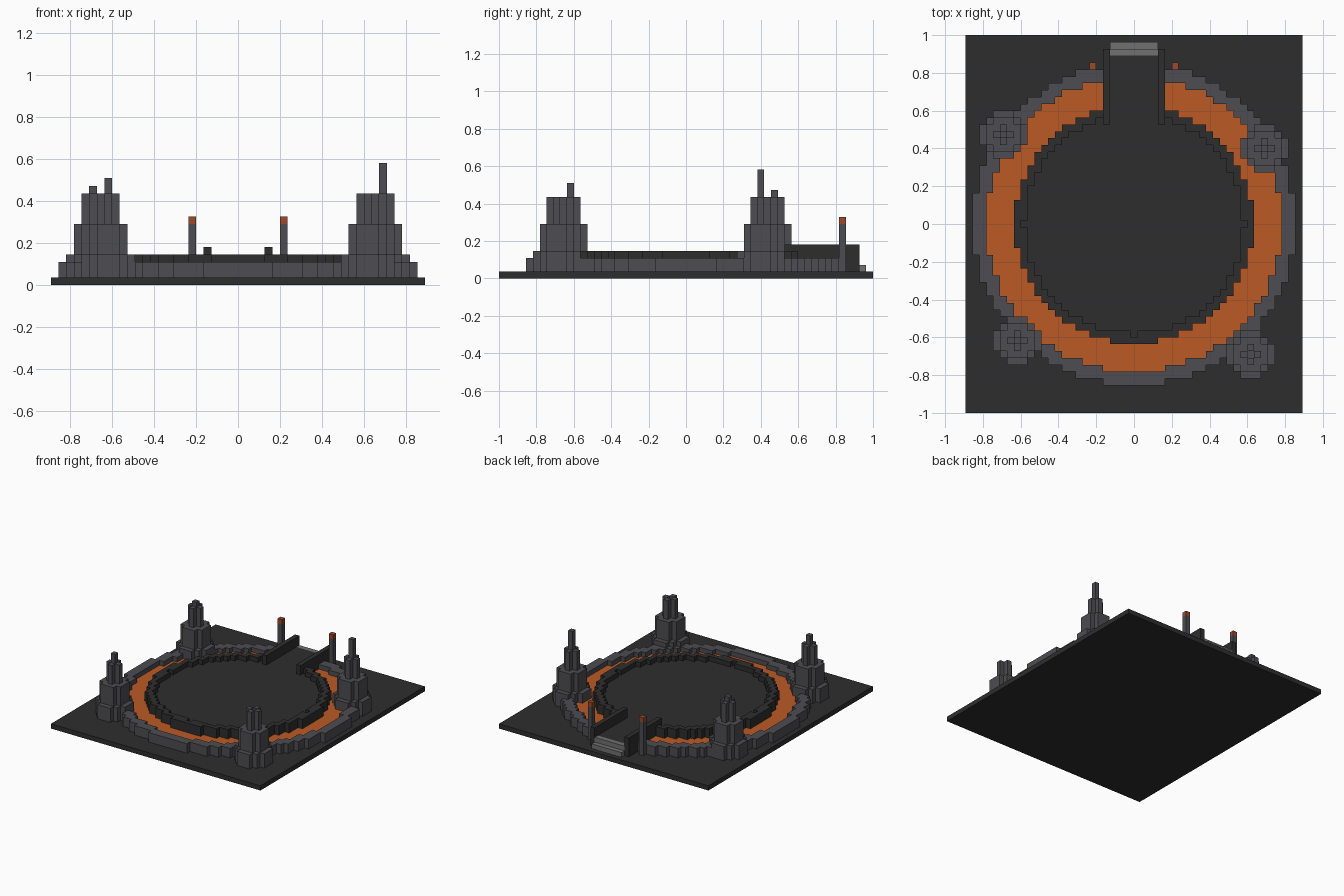
import bpy, bmesh
from math import hypot

cube = bpy.data.objects.get("Cube")
if cube:
    bpy.data.objects.remove(cube, do_unlink=True)

V = 2 / 55          # edge of one block
HALF_X, HALF_Y = 24, 27


def material(name, r, g, b):
    m = bpy.data.materials.new(name)
    m.use_nodes = True
    m.diffuse_color = (r, g, b, 1)
    m.node_tree.nodes["Principled BSDF"].inputs["Base Color"].default_value = (r, g, b, 1)
    return m


DARK = material("dark stone", 0.027, 0.027, 0.027)
GREY = material("grey stone", 0.075, 0.075, 0.084)
STEP = material("light stone", 0.165, 0.165, 0.165)
LAVA = material("lava orange", 0.50, 0.102, 0.018)
EMBER = material("ember orange", 0.33, 0.068, 0.024)


def blocks(name, inside, low, high, mat):
    """Raise every grid cell that passes the test from layer low to layer high."""
    bm = bmesh.new()
    corners = {}

    def corner(i, j):
        if (i, j) not in corners:
            corners[i, j] = bm.verts.new(((i - 0.5) * V, (j - 0.5) * V, low * V))
        return corners[i, j]

    for i in range(-HALF_X, HALF_X + 1):
        for j in range(-HALF_Y, HALF_Y + 1):
            if inside(i, j):
                bm.faces.new([corner(i, j), corner(i + 1, j),
                              corner(i + 1, j + 1), corner(i, j + 1)])
    top = bmesh.ops.extrude_face_region(bm, geom=bm.faces[:], use_keep_orig=True)
    moved = [g for g in top["geom"] if isinstance(g, bmesh.types.BMVert)]
    bmesh.ops.translate(bm, verts=moved, vec=(0, 0, (high - low) * V))
    bmesh.ops.recalc_face_normals(bm, faces=bm.faces[:])
    mesh = bpy.data.meshes.new(name)
    bm.to_mesh(mesh)
    bm.free()
    mesh.materials.append(mat)
    obj = bpy.data.objects.new(name, mesh)
    bpy.context.collection.objects.link(obj)
    return obj


def slab(name, i0, i1, j0, j1, low, high, mat):
    """One plain box covering a range of cells."""
    bpy.ops.mesh.primitive_cube_add(
        size=1, location=((i0 + i1) / 2 * V, (j0 + j1) / 2 * V, (low + high) / 2 * V))
    obj = bpy.context.object
    obj.name = name
    obj.scale = ((i1 - i0 + 1) * V, (j1 - j0 + 1) * V, (high - low) * V)
    obj.data.materials.append(mat)


# Tower centre cells and the layer each centre spike reaches
TOWERS = {"back_left": (19, 11, 16), "back_right": (-19, 13, 13),
          "front_right": (-17, -17, 14), "front_left": (17, -19, 11)}


def in_bridge(i, j):
    return abs(i) <= 4 and j >= 15


def in_tower(i, j):
    return any(hypot(i - a, j - b) < 3.4 for a, b, _ in TOWERS.values())


def ring(inner, outer):
    return lambda i, j: (inner < hypot(i, j) < outer
                         and not in_bridge(i, j) and not in_tower(i, j))


# Ground and concentric rings
slab("base", -HALF_X, HALF_X, -HALF_Y, HALF_Y, 0, 1, DARK)
blocks("outer_rim", ring(21.5, 23.5), 1, 3, GREY)
blocks("lava_moat", ring(17.4, 21.5), 1, 2, LAVA)
blocks("arena_wall", ring(16, 17.4), 1, 4, DARK)

# Arena floor with the bridge deck joined to it
blocks("arena_floor", lambda i, j: (hypot(i, j) <= 16 and not in_bridge(i, j))
       or (abs(i) <= 3 and 15 <= j <= 24), 1, 3, DARK)

# Entrance steps
slab("lower_step", -3, 3, 26, 26, 1, 2, STEP)
slab("upper_step", -3, 3, 25, 25, 1, 3, STEP)

# Bridge parapets and torches on both sides
for side, s in (("left", 1), ("right", -1)):
    slab(side + "_parapet", 4 * s if s > 0 else -4, 4 * s, 15, 25, 1, 5, DARK)
    slab(side + "_torch_post", 6 * s, 6 * s, 23, 23, 1, 8, GREY)
    slab(side + "_torch_flame", 6 * s, 6 * s, 23, 23, 8, 9, EMBER)

# Stepped towers
for place, (a, b, spike) in TOWERS.items():
    for tier, radius, low, high in (("foot", 3.4, 1, 4), ("body", 2.4, 4, 8)):
        blocks(f"{place}_tower_{tier}",
               lambda i, j: hypot(i - a, j - b) < radius, low, high, GREY)
    blocks(f"{place}_tower_prongs", lambda i, j: hypot(i - a, j - b) == 1, 8, 12, GREY)
    slab(f"{place}_tower_spike", a, a, b, b, 8, spike, GREY)
